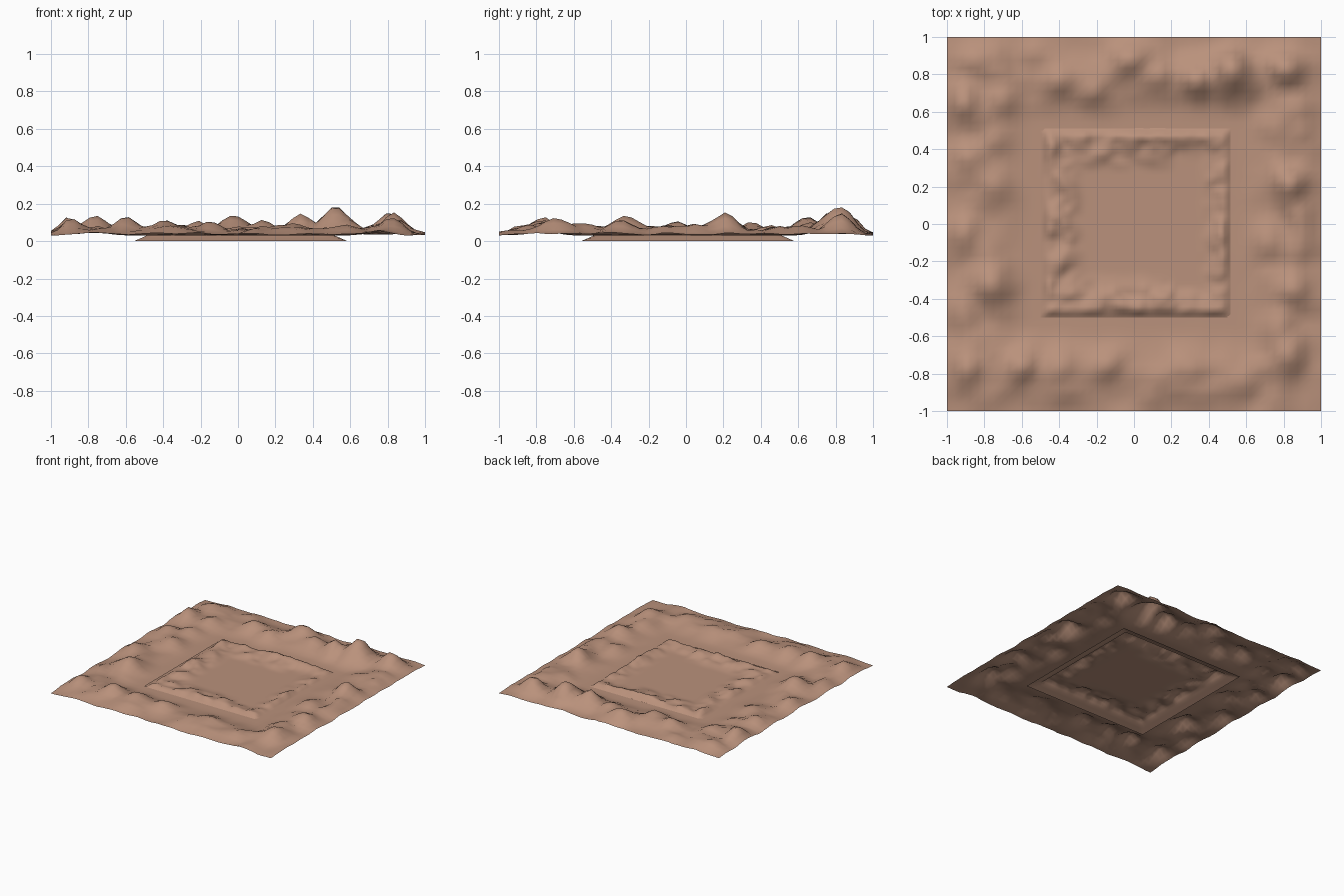
import bpy, bmesh, math
from mathutils import Vector, noise

if "Cube" in bpy.data.objects:
    bpy.data.objects.remove(bpy.data.objects["Cube"])

clay = bpy.data.materials.new("clay brown")
clay.diffuse_color = (0.49, 0.285, 0.20, 1)
clay.use_nodes = True
clay.node_tree.nodes["Principled BSDF"].inputs["Base Color"].default_value = clay.diffuse_color


def smooth(a, b, v):
    t = min(1, max(0, (v - a) / (b - a)))
    return t * t * (3 - 2 * t)


def bumpy(x, y, freq, seed, base):
    """Rounded, eroded-looking noise, flat where it falls below zero."""
    p = Vector((x * freq + seed, y * freq - seed, seed * 0.37))
    return max(0, base + 0.8 * noise.noise(p) + 0.3 * noise.noise(p * 2.1))


# Main hills of the outer land: x, y, height, radius
HILLS = [
    (0.52, 0.82, 0.16, 0.13), (0.33, 0.77, 0.12, 0.11), (-0.02, 0.89, 0.11, 0.12),
    (-0.21, 0.71, 0.075, 0.11), (0.13, 0.80, 0.08, 0.10), (-0.40, 0.77, 0.08, 0.11),
    (0.81, 0.83, 0.12, 0.11), (0.83, 0.21, 0.12, 0.11), (-0.93, 0.65, 0.11, 0.11),
    (-0.70, 0.66, 0.07, 0.11), (-0.76, -0.32, 0.10, 0.13), (-0.75, 0.20, 0.06, 0.12),
    (-0.60, -0.76, 0.10, 0.11), (-0.39, -0.77, 0.085, 0.11), (-0.15, -0.76, 0.07, 0.11),
    (0.13, -0.82, 0.05, 0.10), (0.30, -0.78, 0.06, 0.11), (0.58, -0.84, 0.05, 0.11),
    (0.82, -0.70, 0.09, 0.12), (0.72, -0.10, 0.055, 0.12), (0.85, -0.35, 0.08, 0.12),
    (-0.90, -0.78, 0.09, 0.12), (0.90, 0.50, 0.05, 0.10), (-0.85, 0.88, 0.06, 0.12),
    (-0.93, -0.05, 0.09, 0.12), (-0.75, 0.45, 0.05, 0.10), (-0.90, 0.35, 0.07, 0.11),
]


def outer_height(x, y):
    d = max(abs(x), abs(y))
    low = 0.055 * bumpy(x, y, 6.0, 3.1, 0.55) * smooth(0.56, 0.80, d)
    z = low
    for hx, hy, h, r in HILLS:
        # cone-like peaks with soft feet, pulled out of round by noise
        q = math.hypot(x - hx, y - hy) / r
        q *= 1 + 0.35 * noise.noise(Vector((x * 9, y * 9, 2.0)))
        z = max(z, 0.2 * low + h * math.exp(-1.2 * q ** 1.6))
    border = 1 - 0.65 * smooth(0.88, 1.0, d)          # land sinks at the border
    corner = 1 - 0.8 * smooth(0.85, 1.0, min(abs(x), abs(y)))
    return 0.03 + min(z * smooth(0.52, 0.70, d) * border * corner, 0.15)


def inner_height(x, y):
    d = max(abs(x), abs(y))
    if d > 0.49:  # skirt sloping down under the outer plain
        return 0.035 * (0.57 - d) / 0.08
    wide = 0.28 if x < 0.2 and x - y < 0.6 else 0.34
    n = bumpy(x, y, 9.0, 7.7, 0.45)
    edge = smooth(0.5, 0.46, d)
    hills = 0.035 * n * smooth(wide - 0.02, wide + 0.12, d) * edge
    return 0.028 + 0.007 * smooth(0.4, 0.49, d) + 0.008 * smooth(wide, 0.46, d) * edge + hills


def land(name, half, cells, height, hole=0, offset=(0, 0)):
    """Square sheet displaced by a height rule, with an optional square hole."""
    bm = bmesh.new()
    bmesh.ops.create_grid(bm, x_segments=cells, y_segments=cells, size=half)
    inside = [f for f in bm.faces
              if max(abs(f.calc_center_median().x), abs(f.calc_center_median().y)) < hole]
    bmesh.ops.delete(bm, geom=inside, context='FACES')
    for v in bm.verts:
        v.co.z = height(v.co.x, v.co.y)
        v.co.x += offset[0]
        v.co.y += offset[1]
    for f in bm.faces:
        f.smooth = True
    me = bpy.data.meshes.new(name)
    bm.to_mesh(me)
    bm.free()
    me.materials.append(clay)
    ob = bpy.data.objects.new(name, me)
    bpy.context.collection.objects.link(ob)
    return ob


# Outer hilly land around a square opening
land("outer_hills", 1.0, 48, outer_height, hole=0.5)
# Inner basin with its raised rim and skirt
land("inner_basin", 0.57, 57, inner_height, offset=(0.015, 0.01))
